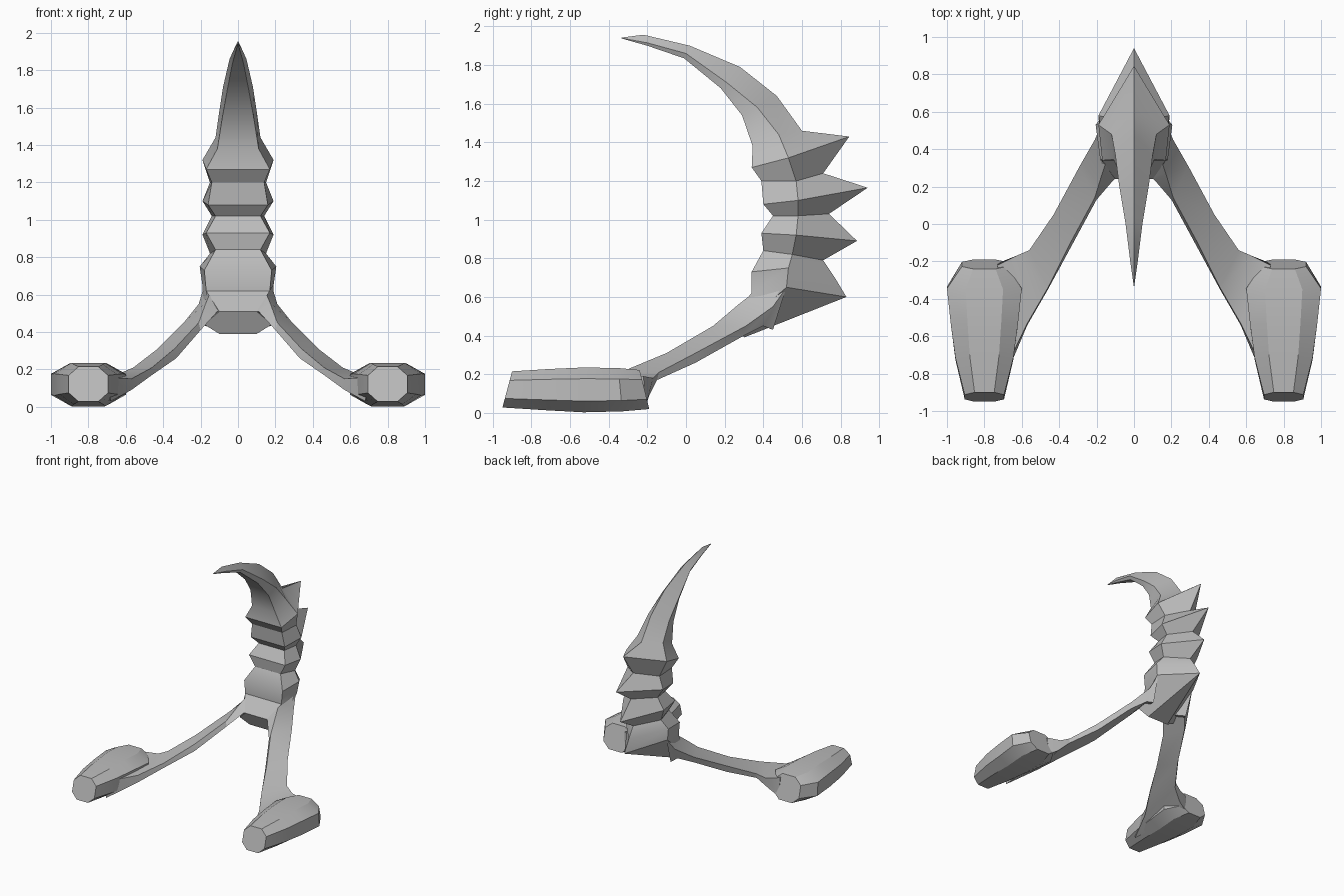
import bpy, bmesh

grey = bpy.data.materials.new("stone grey")
grey.diffuse_color = (0.5, 0.5, 0.5, 1)


def loft(name, rings):
    """Skin closed rings of equal length and cap both ends."""
    bm = bmesh.new()
    vr = [[bm.verts.new(p) for p in r] for r in rings]
    n = len(vr[0])
    for a, b in zip(vr, vr[1:]):
        for i in range(n):
            j = (i + 1) % n
            bm.faces.new((a[i], a[j], b[j], b[i]))
    bm.faces.new(vr[0])
    bm.faces.new(vr[-1])
    bmesh.ops.remove_doubles(bm, verts=bm.verts, dist=0.0005)
    bmesh.ops.recalc_face_normals(bm, faces=bm.faces)
    me = bpy.data.meshes.new(name)
    bm.to_mesh(me)
    bm.free()
    me.materials.append(grey)
    ob = bpy.data.objects.new(name, me)
    bpy.context.collection.objects.link(ob)
    bpy.context.view_layer.objects.active = ob
    ob.select_set(True)
    bpy.ops.object.shade_smooth_by_angle(angle=0.5)
    ob.select_set(False)
    return ob


# Spiked spine and curved horn: front (y, z, half width), side, back ridge
spine = [
    ((.24, .51, .10), (.28, .44, .18), (.30, .39, .10)),
    ((.34, .62, .17), (.52, .65, .19), (.83, .60, 0)),
    ((.34, .73, .18), (.53, .75, .205), (.77, .70, 0)),
    ((.40, .84, .12), (.55, .82, .15), (.71, .79, 0)),
    ((.39, .93, .17), (.57, .92, .19), (.885, .89, 0)),
    ((.45, 1.02, .12), (.58, 1.02, .14), (.74, 1.03, 0)),
    ((.40, 1.08, .16), (.58, 1.10, .19), (.94, 1.165, 0)),
    ((.39, 1.20, .14), (.57, 1.20, .15), (.71, 1.24, 0)),
    ((.34, 1.27, .17), (.53, 1.32, .19), (.845, 1.43, 0)),
    ((.345, 1.38, .11), (.48, 1.44, .12), (.60, 1.46, 0)),
    ((.29, 1.54, .085), (.37, 1.58, .10), (.47, 1.64, 0)),
    ((.18, 1.68, .06), (.21, 1.71, .08), (.28, 1.79, 0)),
    ((-.01, 1.835, .03), (0, 1.86, .045), (.02, 1.90, 0)),
    ((-.20, 1.90, .012), (-.20, 1.915, .02), (-.22, 1.957, 0)),
    ((-.335, 1.938, .001), (-.335, 1.94, .001), (-.335, 1.942, 0)),
]
loft("spine_and_horn",
     [[(w, y, z) for y, z, w in r] + [(-w, y, z) for y, z, w in reversed(r)]
      for r in spine])

# Strap legs: inner top, outer top, outer bottom, inner bottom
leg = [
    ((.14, .36, .63), (.18, .52, .65), (.17, .45, .43), (.09, .25, .51)),
    ((.17, .27, .56), (.21, .45, .55), (.20, .40, .45), (.11, .235, .51)),
    ((.21, .14, .45), (.29, .31, .45), (.28, .30, .40), (.20, .13, .41)),
    ((.34, -.10, .31), (.43, .05, .31), (.42, .05, .26), (.33, -.11, .26)),
    ((.46, -.34, .21), (.56, -.14, .21), (.56, -.15, .17), (.46, -.35, .17)),
    ((.57, -.53, .15), (.63, -.17, .18), (.64, -.19, .09), (.57, -.54, .09)),
    ((.70, -.80, .16), (.73, -.22, .19), (.73, -.21, .03), (.68, -.80, .03)),
]
# Foot pods: centre y, half width, top z, bottom z, lean of the end
foot = [
    (-.925, .105, .215, .028, .025),
    (-.72, .155, .227, .014, .01),
    (-.53, .18, .235, .003, 0),
    (-.34, .20, .232, .008, -.01),
    (-.215, .12, .222, .02, -.025),
]


def foot_ring(s, y, w, top, bot, lean):
    c, h = (top + bot) / 2, (top - bot) / 2
    shape = [(.5, 1), (1, .5), (1, -.5), (.5, -1),
             (-.5, -1), (-1, -.5), (-1, .5), (-.5, 1)]
    return [(s * (.8 + u * w), y + v * lean, c + v * h) for u, v in shape]


for side, s in (("left", -1), ("right", 1)):
    loft(side + "_leg", [[(s * x, y, z) for x, y, z in r] for r in leg])
    loft(side + "_foot", [foot_ring(s, *r) for r in foot])
